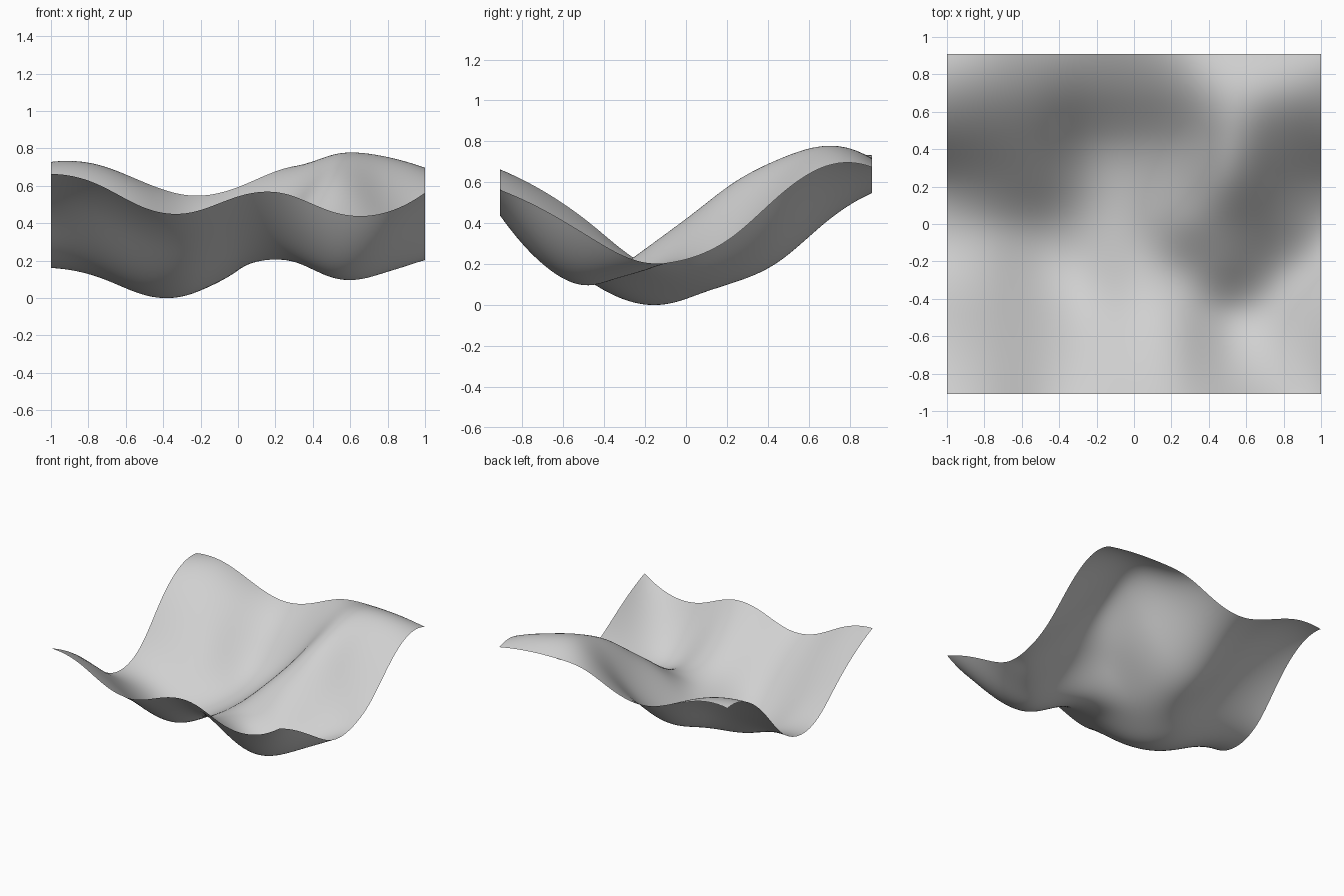
import bpy

cube = bpy.data.objects.get("Cube")
if cube:
    bpy.data.objects.remove(cube, do_unlink=True)

# Sheet proportions and resolution
HALF_X, HALF_Y = 1.0, 0.91
COLS, ROWS = 96, 88

# Control heights in hundredths: each row runs left to right, rows go front to back
CONTROL = [
    "66.5 61 48.5 46 54.5 56 46.5 45 56.5",
    "55 46.5 33 28.5 36 35 20.5 23 46",
    "39 29 15 11.5 22 22 11.5 13 32.5",
    "21.5 15 3 3 16 23 25 17 21.5",
    "16.5 12.5 5 4 15 35 42 31.5 22.5",
    "27 27 21 11.5 17 40.5 59.5 48 33.5",
    "51.5 48.5 38.5 23 26 47 70.5 64.5 53.5",
    "69 65.5 54.5 41.5 45 61.5 76.5 76 68",
    "72.5 71.5 62 55 59.5 69.5 72 71 67.5",
]


def extend(c):
    """Continue a row of values by one step past both ends."""
    return [3 * c[0] - 3 * c[1] + c[2]] + c + [3 * c[-1] - 3 * c[-2] + c[-3]]


def fit(points):
    """Find the curve weights whose smooth curve passes through the points."""
    c = list(points)
    for _ in range(40):
        e = extend(c)
        c = [c[i] + p - (e[i] + 4 * e[i + 1] + e[i + 2]) / 6 for i, p in enumerate(points)]
    return c


def curve(weights, t):
    """Smooth curve over evenly spaced weights, t from 0 to 1."""
    t = min(max(t, 0), 1) * (len(weights) - 1)
    i = min(int(t), len(weights) - 2)
    u = t - i
    a, b, c, d = extend(weights)[i:i + 4]
    return (a * (1 - u) ** 3 + b * (3 * u ** 3 - 6 * u ** 2 + 4)
            + c * (1 + 3 * u + 3 * u ** 2 - 3 * u ** 3) + d * u ** 3) / 6


# Fit the control surface along both directions
rows = [fit([float(v) / 100 for v in row.split()]) for row in CONTROL]
columns = [fit(column) for column in zip(*rows)]

# Rolling sheet: a flat grid lifted by the control surface
bpy.ops.mesh.primitive_grid_add(x_subdivisions=COLS, y_subdivisions=ROWS, size=2)
sheet = bpy.context.object
sheet.name = "wavy_sheet"
sheet.data.name = "wavy_sheet"
for vert in sheet.data.vertices:
    u, v = (vert.co.x + 1) / 2, (vert.co.y + 1) / 2
    z = curve([curve(column, v) for column in columns], u)
    vert.co = (vert.co.x * HALF_X, vert.co.y * HALF_Y, z)

# Rest the lowest point on the ground
low = min(vert.co.z for vert in sheet.data.vertices)
for vert in sheet.data.vertices:
    vert.co.z -= low
bpy.ops.object.shade_smooth()

# Plain light grey
grey = bpy.data.materials.new("light_grey")
grey.use_nodes = True
colour = (0.63, 0.63, 0.63, 1)
grey.diffuse_color = colour
grey.node_tree.nodes["Principled BSDF"].inputs["Base Color"].default_value = colour
sheet.data.materials.append(grey)
